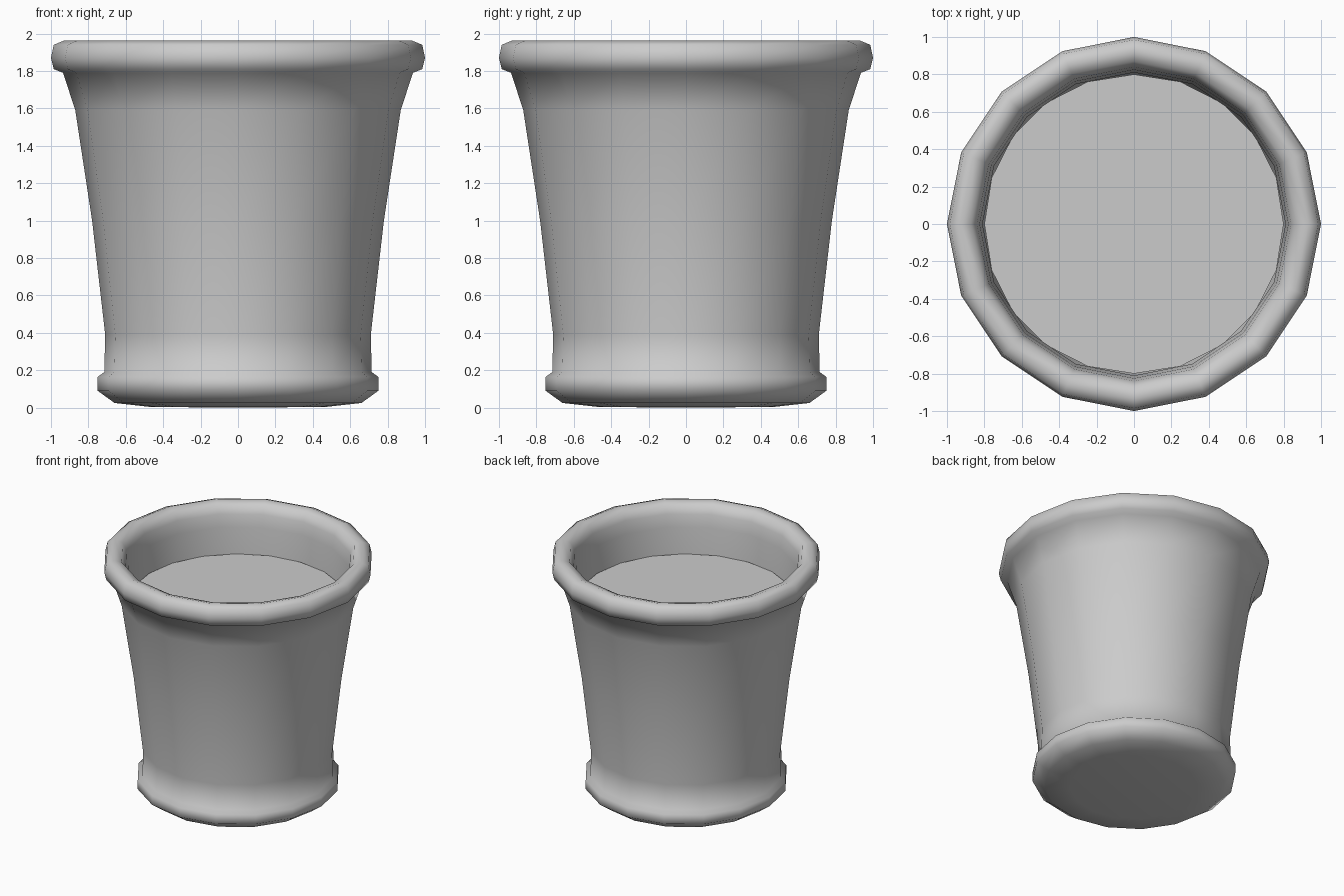
import bpy, bmesh, math

if "Cube" in bpy.data.objects:
    bpy.data.objects.remove(bpy.data.objects["Cube"])


def lathe(name, profile, sides):
    """Revolve an (r, z) profile about z; r = 0 points become poles."""
    bm = bmesh.new()
    rings = []
    for r, z in profile:
        if r == 0:
            rings.append([bm.verts.new((0, 0, z))] * sides)
        else:
            rings.append([bm.verts.new((r * math.cos(2 * math.pi * i / sides),
                                        r * math.sin(2 * math.pi * i / sides), z))
                          for i in range(sides)])
    for a, b in zip(rings, rings[1:]):
        for i in range(sides):
            j = (i + 1) % sides
            bm.faces.new(dict.fromkeys((a[i], a[j], b[j], b[i])))
    for f in bm.faces:
        f.smooth = True
    mesh = bpy.data.meshes.new(name)
    bm.to_mesh(mesh)
    bm.free()
    obj = bpy.data.objects.new(name, mesh)
    bpy.context.collection.objects.link(obj)
    return obj


# Pot: base, foot ring, flared wall, rolled rim and inner wall
lathe("pot", [
    (0, 0), (0.47, 0.004), (0.66, 0.025),
    (0.75, 0.09), (0.75, 0.165), (0.715, 0.19),
    (0.71, 0.39), (0.78, 1.00), (0.87, 1.59), (0.935, 1.79),
    (0.985, 1.81), (1.00, 1.87), (0.985, 1.94), (0.93, 1.963),
    (0.87, 1.945), (0.84, 1.88), (0.825, 1.78), (0.81, 1.55),
], 16)

# Soil: flat disc set below the rim
lathe("soil", [(0.80, 1.57), (0, 1.57)], 20)
